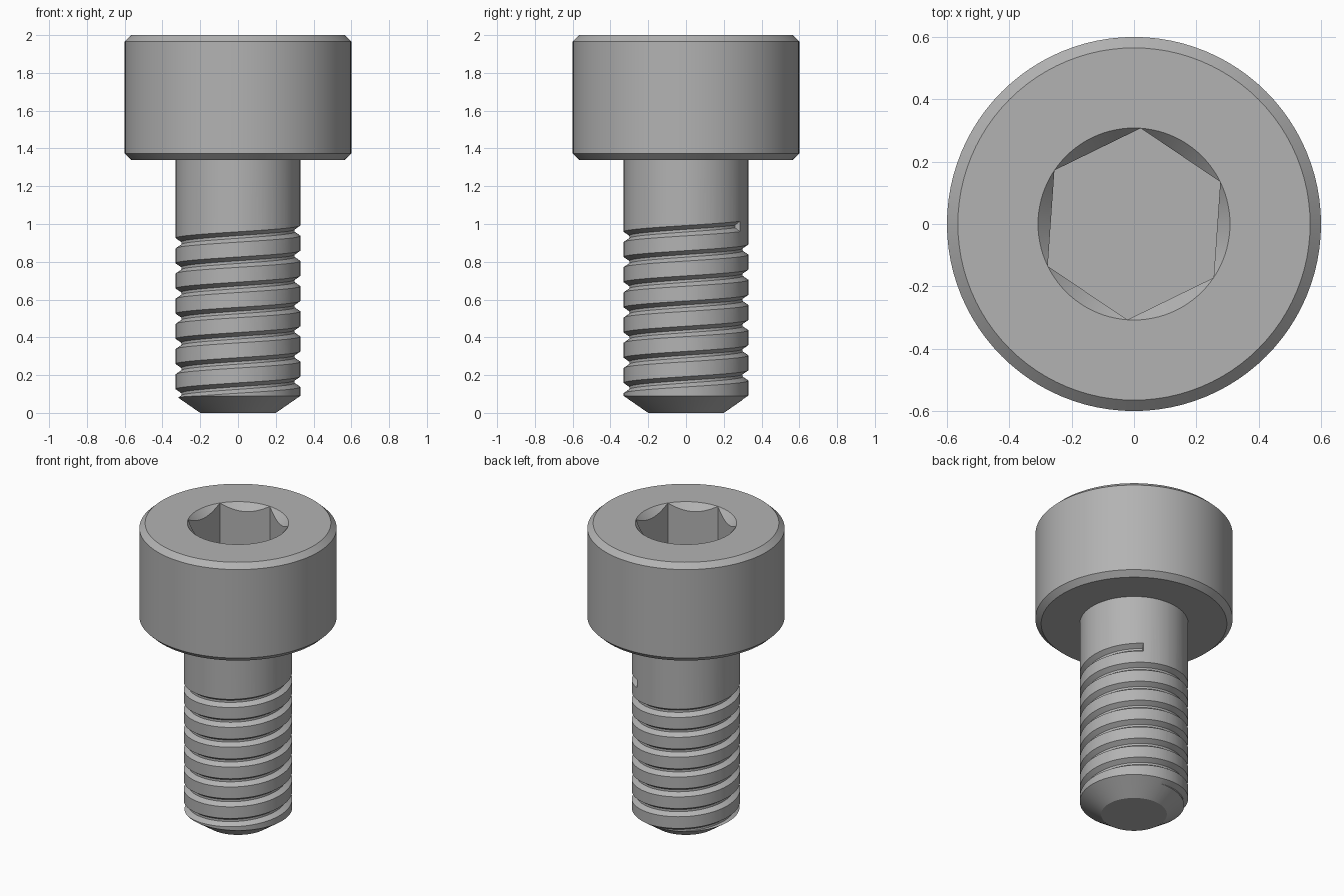
import bpy
import bmesh
from math import cos, sin, pi, radians

cube = bpy.data.objects.get("Cube")
if cube:
    bpy.data.objects.remove(cube, do_unlink=True)

SEGMENTS = 96

steel = bpy.data.materials.new("grey_steel")
steel.use_nodes = True
grey = (0.45, 0.45, 0.45, 1)
steel.diffuse_color = grey
steel.node_tree.nodes["Principled BSDF"].inputs["Base Color"].default_value = grey


def sweep(name, rings):
    """Join equal-length rings of points into a capped solid."""
    bm = bmesh.new()
    rows = [[bm.verts.new(p) for p in ring] for ring in rings]
    for a, b in zip(rows, rows[1:]):
        for i in range(len(a)):
            j = (i + 1) % len(a)
            bm.faces.new((a[i], a[j], b[j], b[i]))
    bm.faces.new(rows[0])
    bm.faces.new(rows[-1])
    bmesh.ops.recalc_face_normals(bm, faces=bm.faces)
    mesh = bpy.data.meshes.new(name)
    bm.to_mesh(mesh)
    bm.free()
    mesh.materials.append(steel)
    obj = bpy.data.objects.new(name, mesh)
    bpy.context.collection.objects.link(obj)
    return obj


def lathe(name, profile, sides=SEGMENTS, turn=0.0):
    """Turned solid from (radius, height) pairs."""
    angles = [turn + 2 * pi * i / sides for i in range(sides)]
    return sweep(name, [[(r * cos(a), r * sin(a), z) for a in angles] for r, z in profile])


def select(obj):
    bpy.ops.object.select_all(action='DESELECT')
    obj.select_set(True)
    bpy.context.view_layer.objects.active = obj


def cut(target, cutter):
    cutter.hide_render = True
    mod = target.modifiers.new("cut", 'BOOLEAN')
    mod.operation = 'DIFFERENCE'
    mod.solver = 'EXACT'
    mod.object = cutter
    select(target)
    bpy.ops.object.modifier_apply(modifier=mod.name)
    bpy.data.objects.remove(cutter, do_unlink=True)


# Cylindrical head with chamfered rims
head = lathe("head", [(0.565, 1.34), (0.6, 1.373), (0.6, 1.967), (0.565, 2.0)])

# Hexagonal socket with a conical lead-in
cut(head, lathe("socket_cutter", [(0.308, 1.67), (0.308, 2.1)], 6, radians(26)))
cut(head, lathe("lead_in_cutter", [(0.2, 1.88), (0.308, 2.0), (0.317, 2.01)]))

# Shank with a chamfered tip, running up into the head
shank = lathe("threaded_shank", [(0.2, 0), (0.33, 0.09), (0.33, 1.45)])

# Right-handed helical groove, ending abruptly below the plain neck
PITCH, END_ANGLE, END_Z, TURNS = 0.1333, radians(60), 0.987, 7.4
groove = [(0.3, -0.007), (0.3, 0.007), (0.36, 0.048), (0.36, -0.048)]
rings = []
for i in range(int(TURNS * SEGMENTS) + 1):
    back = i / SEGMENTS
    a = END_ANGLE - 2 * pi * back
    z = END_Z - PITCH * back
    rings.append([(r * cos(a), r * sin(a), z + dz) for r, dz in groove])
cut(shank, sweep("groove_cutter", rings))

for part in (head, shank):
    select(part)
    bpy.ops.object.shade_smooth_by_angle(angle=radians(25))
